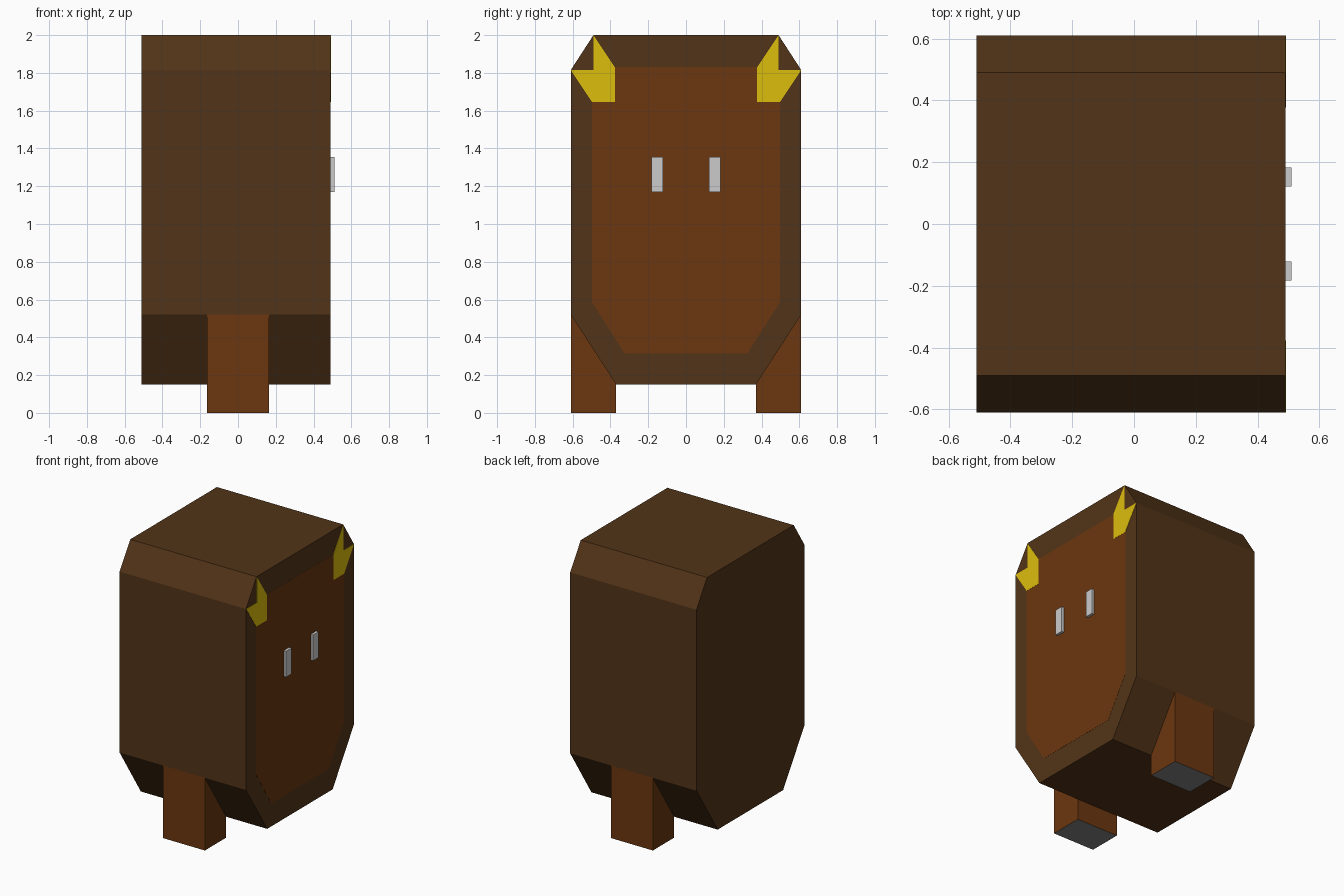
import bpy, bmesh

if "Cube" in bpy.data.objects:
    bpy.data.objects.remove(bpy.data.objects["Cube"])


def material(name, rgb):
    m = bpy.data.materials.new(name)
    m.diffuse_color = (*rgb, 1)
    m.use_nodes = True
    m.node_tree.nodes["Principled BSDF"].inputs["Base Color"].default_value = m.diffuse_color
    return m


BARK = material("dark_brown", (0.085, 0.034, 0.009))
WOOD = material("warm_brown", (0.145, 0.038, 0.005))
GOLD = material("yellow", (0.72, 0.51, 0.004))


def extrude(name, profile, x0, x1, mat=None, side=1):
    """Extrude a (y, z) profile along x; side=-1 mirrors it across y = 0."""
    bm = bmesh.new()
    face = bm.faces.new([bm.verts.new((x0, side * y, z)) for y, z in profile])
    moved = bmesh.ops.extrude_face_region(bm, geom=[face])["geom"]
    verts = [g for g in moved if isinstance(g, bmesh.types.BMVert)]
    bmesh.ops.translate(bm, verts=verts, vec=(x1 - x0, 0, 0))
    bmesh.ops.recalc_face_normals(bm, faces=bm.faces)
    me = bpy.data.meshes.new(name)
    bm.to_mesh(me)
    bm.free()
    ob = bpy.data.objects.new(name, me)
    bpy.context.collection.objects.link(ob)
    if mat:
        me.materials.append(mat)
    return ob


def symmetric(half):
    """Complete a half profile (y > 0) with its mirror image."""
    return half + [(-y, z) for y, z in reversed(half)]


# Chamfered body block
extrude("body", symmetric([(0.49, 2), (0.61, 1.815), (0.61, 0.52), (0.37, 0.15)]),
        -0.51, 0.49, BARK)

# Inset face panel, practically flush with the body
extrude("face_panel", symmetric([(0.38, 1.83), (0.497, 1.65), (0.497, 0.585), (0.325, 0.315)]),
        0.48, 0.491, WOOD)

for side, label in ((-1, "front"), (1, "back")):
    # Yellow corner marking
    extrude(label + "_corner_mark",
            [(0.49, 2), (0.49, 1.815), (0.61, 1.815), (0.497, 1.645),
             (0.377, 1.645), (0.377, 1.83)], 0.48, 0.492, GOLD, side)

    # Eye
    extrude(label + "_eye", [(0.122, 1.17), (0.183, 1.17), (0.183, 1.355), (0.122, 1.355)],
            0.485, 0.51, None, side)

    # Leg, cut to the slope of the body, with a grey sole
    leg = extrude(label + "_leg", [(0.37, 0), (0.61, 0), (0.61, 0.52), (0.37, 0.15)],
                  -0.165, 0.165, WOOD, side)
    leg.data.materials.append(material(label + "_sole_grey", (0.22, 0.22, 0.22)))
    for p in leg.data.polygons:
        if p.normal.z < -0.9:
            p.material_index = 1
